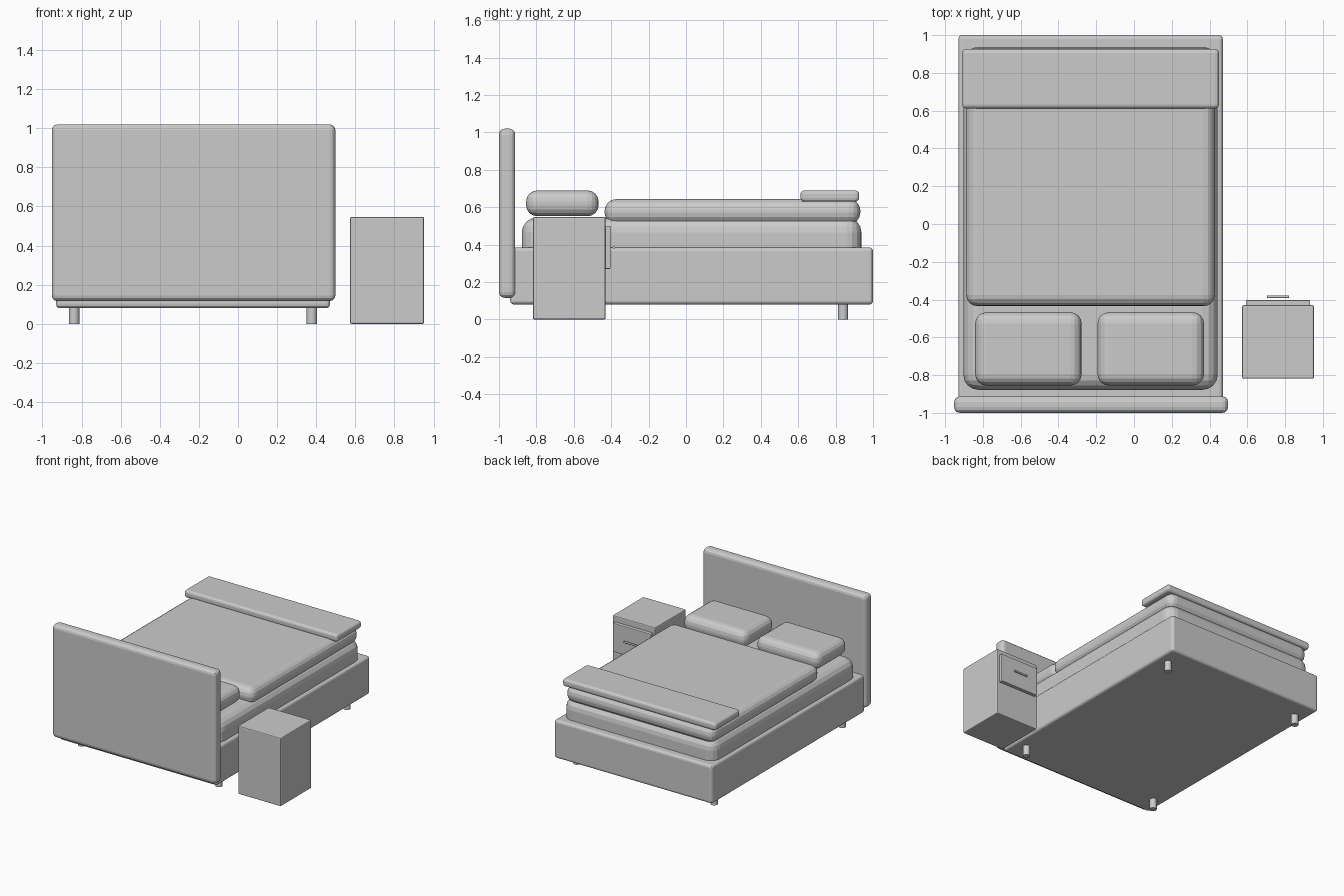
import bpy

if "Cube" in bpy.data.objects:
    bpy.data.objects.remove(bpy.data.objects["Cube"])


def box(name, x, y, z, bevel=0.0, segments=3):
    """Rounded box given by its (min, max) range on each axis."""
    bpy.ops.mesh.primitive_cube_add(size=1, location=[(a + b) / 2 for a, b in (x, y, z)])
    ob = bpy.context.object
    ob.name = name
    ob.scale = [b - a for a, b in (x, y, z)]
    bpy.ops.object.transform_apply(location=False, rotation=False, scale=True)
    mod = ob.modifiers.new("rounding", "BEVEL")
    mod.width = bevel
    mod.segments = segments
    return ob


def rod(name, location, radius, length, rotation=(0, 0, 0)):
    bpy.ops.mesh.primitive_cylinder_add(vertices=16, radius=radius, depth=length,
                                        location=location, rotation=rotation)
    bpy.context.object.name = name
    bpy.ops.object.shade_smooth_by_angle()


# Bed frame and headboard
box("bed_base", (-0.93, 0.47), (-0.94, 1.0), (0.08, 0.385), 0.02)
box("headboard", (-0.952, 0.498), (-1.0, -0.913), (0.116, 1.02), 0.03)

# Bedding
box("mattress", (-0.903, 0.443), (-0.878, 0.938), (0.30, 0.545), 0.08, 4)
box("duvet", (-0.888, 0.428), (-0.435, 0.932), (0.51, 0.643), 0.06, 4)
box("throw_blanket", (-0.909, 0.449), (0.612, 0.926), (0.63, 0.69), 0.02)
for side, cx in (("left", -0.559), ("right", 0.089)):
    box(side + "_pillow", (cx - 0.282, cx + 0.282), (-0.855, -0.467), (0.552, 0.69), 0.06, 4)

# Bed legs
for x in (-0.838, 0.378):
    for y in (-0.78, 0.84):
        rod("bed_leg", (x, y, 0.045), 0.027, 0.09)

# Nightstand with drawer and bar handle
box("nightstand", (0.573, 0.952), (-0.819, -0.43), (0.0, 0.547), 0.008, 2)
box("drawer_front", (0.592, 0.932), (-0.435, -0.403), (0.27, 0.50), 0.005, 2)
rod("drawer_handle", (0.763, -0.385, 0.385), 0.007, 0.117, (0, 1.5708, 0))
